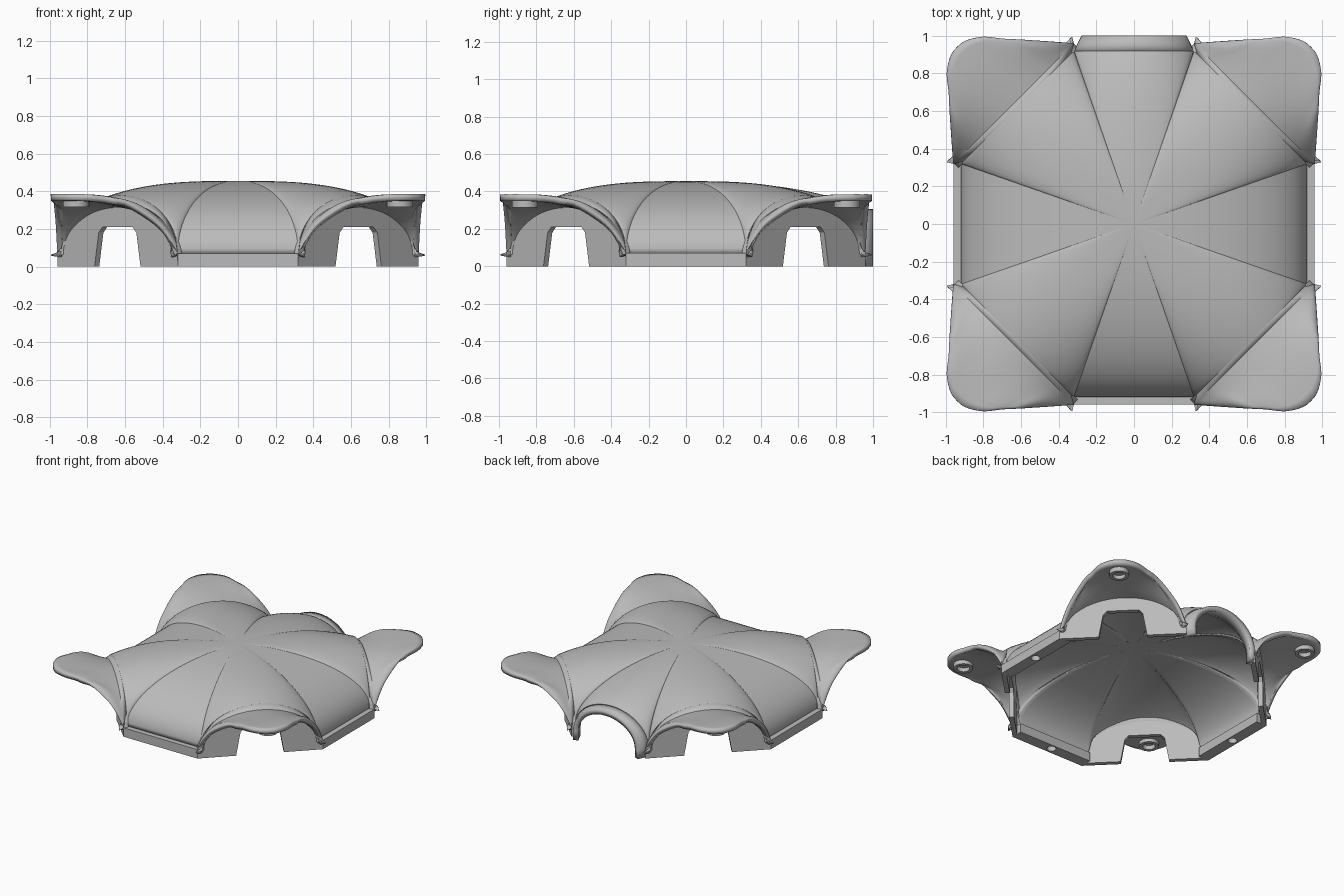
import bpy, bmesh
from math import sin, cos, pi
from mathutils import Matrix, Vector

if "Cube" in bpy.data.objects:
    bpy.data.objects.remove(bpy.data.objects["Cube"])

grey = bpy.data.materials.new("plain_grey")
grey.use_nodes = True
COLOR = (0.5, 0.5, 0.5, 1)
grey.diffuse_color = COLOR
grey.node_tree.nodes["Principled BSDF"].inputs["Base Color"].default_value = COLOR


def finish(name, bm, solid=0, closed=False, turn=0, smooth=True):
    """Turn a bmesh into a shaded object, optionally thickened downward."""
    bmesh.ops.remove_doubles(bm, verts=bm.verts, dist=0.0005)
    bmesh.ops.recalc_face_normals(bm, faces=bm.faces)
    if not closed and sum(f.normal.z * f.calc_area() for f in bm.faces) < 0:
        bmesh.ops.reverse_faces(bm, faces=bm.faces)
    bm.transform(Matrix.Rotation(turn * pi / 2, 4, "Z"))
    me = bpy.data.meshes.new(name)
    bm.to_mesh(me)
    bm.free()
    me.materials.append(grey)
    ob = bpy.data.objects.new(name, me)
    bpy.context.collection.objects.link(ob)
    if solid:
        mod = ob.modifiers.new("thickness", "SOLIDIFY")
        mod.thickness, mod.offset = solid, -1
    if smooth:
        bpy.ops.object.select_all(action="DESELECT")
        ob.select_set(True)
        bpy.context.view_layer.objects.active = ob
        bpy.ops.object.shade_smooth_by_angle(angle=0.5)
    return ob


def grid(name, rows, wrap=False, **kw):
    """Skin a list of equally long point rows."""
    bm = bmesh.new()
    vs = [[bm.verts.new(p) for p in r] for r in rows]
    n = len(rows[0])
    for a, b in zip(vs, vs[1:]):
        for i in range(n if wrap else n - 1):
            k = (i + 1) % n
            bm.faces.new((a[i], a[k], b[k], b[i]))
    return finish(name, bm, **kw)


def prism(name, pts, shift, **kw):
    """Extrude one outline by a vector."""
    bm = bmesh.new()
    face = bm.faces.new([bm.verts.new(p) for p in pts])
    out = bmesh.ops.extrude_face_region(bm, geom=[face])["geom"]
    bmesh.ops.translate(bm, vec=shift, verts=[v for v in out if isinstance(v, bmesh.types.BMVert)])
    if face.is_valid and len(bm.faces) == len(pts) + 1:
        bm.faces.new([v for v in face.verts])
    return finish(name, bm, closed=True, smooth=False, **kw)


def smooth_path(pts, steps):
    """Catmull-Rom resampling."""
    p = [Vector(q) for q in pts]
    p = [2 * p[0] - p[1]] + p + [2 * p[-1] - p[-2]]
    out = []
    for a, b, c, d in zip(p, p[1:], p[2:], p[3:]):
        for k in range(steps):
            t = k / steps
            out.append(0.5 * (2 * b + (c - a) * t + (2 * a - 5 * b + 4 * c - d) * t * t
                              + (3 * b - a - 3 * c + d) * t ** 3))
    return out + [p[-2]]


HALF, EDGE, OUT, RIM_Z, APEX = 0.32, 0.92, 0.96, 0.07, 0.455
MID = (HALF + EDGE) / 2
N = 24

# Domed shell: boundary points carry a height and a radial profile
border = []
for side in range(4):
    rot = Matrix.Rotation(side * pi / 2, 3, "Z")
    for i in range(N):                         # straight side, arched at the back
        a = pi * i / N
        lift = sin(a) if side == 2 else 0
        p = Vector((-HALF * cos(a), -EDGE, RIM_Z + 0.24 * lift))
        border.append((rot @ p, 0.5 + 0.25 * lift, 2.2))
    for i in range(N):                         # diagonal side over a corner arch
        a = pi * i / N
        t = (EDGE - HALF) / 2 * cos(a)
        p = Vector((MID - t, -MID - t, RIM_Z + 0.31 * sin(a)))
        border.append((rot @ p, 0.5 + 0.5 * sin(a), 2.2 + 0.8 * sin(a)))
rows = []
for j in range(25):
    s = sin(j / 24 * pi / 2)
    rows.append([(p.x * s, p.y * s, p.z + (APEX - p.z) * max(0, 1 - s ** n) ** k)
                 for p, k, n in border])
grid("dome_shell", rows, wrap=True, solid=0.035)

# Corner flares: from the shell edge, down a small step, then out to the rim
half_rim = [(0.32, 0.96, 0.07), (0.38, 0.965, 0.17), (0.45, 0.97, 0.25), (0.6, 0.98, 0.345),
            (0.7, 0.985, 0.37), (0.8, 0.995, 0.383), (0.89, 0.975, 0.385)]
rim = smooth_path(half_rim + [(0.94, 0.94, 0.385)] + [(y, x, z) for x, y, z in half_rim[::-1]], 4)
M = len(rim) - 1
CENTRE = (HALF + OUT) / 2


def arch(i, n):
    a = pi * i / n
    t = HALF * cos(a)
    return Vector((CENTRE - t, CENTRE + t, 0.05 + 0.295 * sin(a)))


for q in range(4):
    shell_edge = []
    for i in range(M + 1):
        a = pi * i / M
        t = (EDGE - HALF) / 2 * cos(a)
        shell_edge.append(Vector((MID - t, MID + t, RIM_Z + 0.31 * sin(a))))
    rows = [shell_edge]
    for j in range(11):
        w = j / 10
        row = []
        for i in range(M + 1):
            a, r = arch(i, M), rim[i]
            p = a.lerp(r, w)
            p.z = a.z + (r.z - a.z) * sin(w * pi / 2)
            row.append(p)
        rows.append(row)
    grid("corner_flare", rows, solid=0.035, turn=q)

    # Upright wall under the arch with a tapered notch
    outline = [(CENTRE - HALF, CENTRE + HALF, 0)]
    outline += [arch(i, N) - Vector((0, 0, 0.02)) for i in range(N + 1)]
    outline += [(CENTRE + HALF, CENTRE - HALF, 0)]
    for t, z in ((0.122, 0), (0.1, 0.18), (0.08, 0.21), (-0.08, 0.21), (-0.1, 0.18), (-0.122, 0)):
        outline.append((CENTRE + t, CENTRE - t, z))
    prism("arch_wall", outline, (-0.025, -0.025, 0), turn=q)

    # Screw boss beneath the flare
    ring = []
    for r, z in ((0.07, 0.365), (0.07, 0.315), (0.045, 0.315), (0.045, 0.355), (0, 0.355)):
        ring.append([(0.86 + r * cos(k * pi / 12), 0.86 + r * sin(k * pi / 12), z)
                     for k in range(24)])
    grid("flare_boss", ring, wrap=True, closed=True, turn=q)

# Base ledges on the front and both sides, each with a blind hole
for q in (0, 1, 3):
    ledge = prism("base_ledge", [(-HALF, -OUT, 0), (HALF, -OUT, 0), (HALF, -0.87, 0),
                                 (-HALF, -0.87, 0)], (0, 0, RIM_Z), turn=q)
    circle = [(0.033 * cos(k * pi / 10), -0.912 + 0.033 * sin(k * pi / 10), -0.02)
              for k in range(20)]
    cutter = prism("hole_cutter", circle, (0, 0, 0.065), turn=q)
    cutter.hide_render = True
    mod = ledge.modifiers.new("hole", "BOOLEAN")
    mod.object, mod.operation, mod.solver = cutter, "DIFFERENCE", "EXACT"
    bpy.context.view_layer.objects.active = ledge
    bpy.ops.object.modifier_apply(modifier="hole")
    bpy.data.objects.remove(cutter)

# Back port: a short arched collar, open through
rows = []
for y, w, drop in ((0.915, 0.32, 0), (0.95, 0.305, 0.002), (1.0, 0.28, 0.005)):
    row = [(w, y, 0)]
    row += [(w * cos(pi * i / N), y, RIM_Z + 0.24 * sin(pi * i / N) - drop) for i in range(N + 1)]
    rows.append(row + [(-w, y, 0)])
grid("back_port", rows, solid=0.04)
